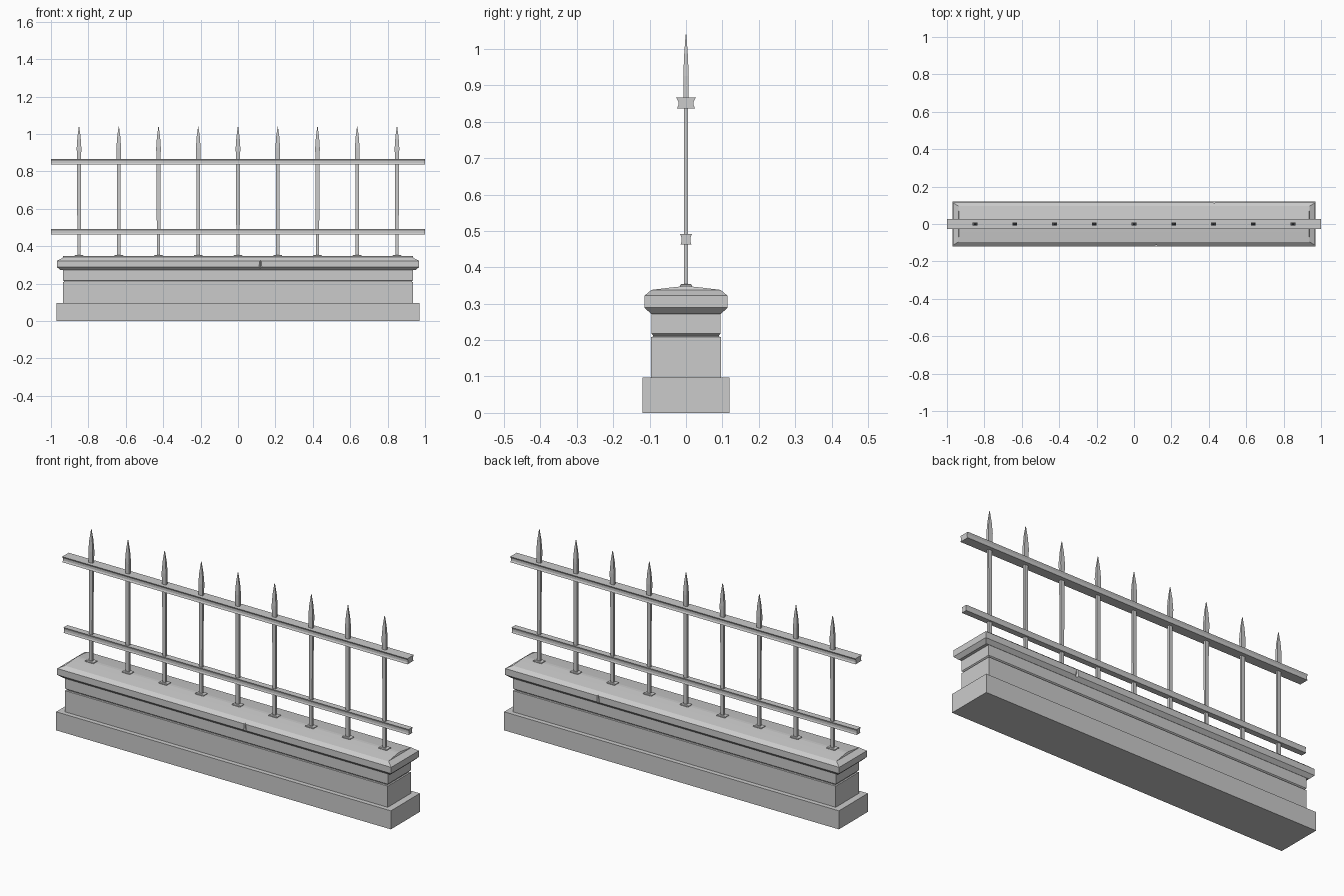
import bpy, bmesh

if "Cube" in bpy.data.objects:
    bpy.data.objects.remove(bpy.data.objects["Cube"])


def new_object(name, bm):
    bmesh.ops.recalc_face_normals(bm, faces=bm.faces)
    mesh = bpy.data.meshes.new(name)
    bm.to_mesh(mesh)
    bm.free()
    obj = bpy.data.objects.new(name, mesh)
    bpy.context.collection.objects.link(obj)
    return obj


def add_stack(bm, rings, x=0.0):
    """Stack of rectangles (half x, half y, z) skinned into a closed solid."""
    loops = [[bm.verts.new((x + sx * hx, sy * hy, z))
              for sx, sy in ((-1, -1), (1, -1), (1, 1), (-1, 1))]
             for hx, hy, z in rings]
    for a, b in zip(loops, loops[1:]):
        for i in range(4):
            j = (i + 1) % 4
            bm.faces.new((a[i], a[j], b[j], b[i]))
    bm.faces.new(loops[0][::-1])
    bm.faces.new(loops[-1])


def stack(name, rings):
    bm = bmesh.new()
    add_stack(bm, rings)
    return new_object(name, bm)


def rail(name, z0, z1, outer, inner):
    """Bar along x with hollowed front and back sides."""
    h = z1 - z0
    half = [(outer * 0.93, z0), (inner, z0 + h * 0.3),
            (inner, z0 + h * 0.65), (outer, z1)]
    pts = half + [(-y, z) for y, z in reversed(half)]
    bm = bmesh.new()
    face = bm.faces.new([bm.verts.new((-1, y, z)) for y, z in pts])
    ext = bmesh.ops.extrude_face_region(bm, geom=[face], use_keep_orig=True)
    verts = [v for v in ext["geom"] if isinstance(v, bmesh.types.BMVert)]
    bmesh.ops.translate(bm, vec=(2, 0, 0), verts=verts)
    return new_object(name, bm)


# Stone plinth and wall with a narrow groove
stack("plinth", [(0.97, 0.12, 0), (0.97, 0.12, 0.097)])
stack("wall", [(0.935, 0.096, 0.09), (0.935, 0.096, 0.208),
               (0.929, 0.090, 0.210), (0.929, 0.090, 0.213),
               (0.935, 0.095, 0.218), (0.935, 0.095, 0.28)])

# Coping stone: chamfered edges and a shallow ridge
coping = stack("coping", [(0.950, 0.096, 0.272), (0.968, 0.114, 0.289),
                          (0.968, 0.114, 0.322), (0.938, 0.095, 0.338),
                          (0.936, 0.045, 0.344), (0.934, 0.008, 0.348)])

# Small chips in the coping edges
for i, (x, y) in enumerate(((0.12, -0.119), (0.43, 0.119))):
    bpy.ops.mesh.primitive_cone_add(vertices=4, radius1=0.013, radius2=0.008,
                                    depth=0.05, location=(x, y, 0.31))
    cutter = bpy.context.object
    cutter.name = f"chip_cutter_{i + 1}"
    cutter.hide_render = True
    cutter.hide_viewport = True
    cutter.display_type = 'WIRE'
    mod = coping.modifiers.new("chip", 'BOOLEAN')
    mod.operation = 'DIFFERENCE'
    mod.solver = 'EXACT'
    mod.object = cutter

# Horizontal rails
rail("lower_rail", 0.462, 0.491, 0.016, 0.012)
rail("upper_rail", 0.836, 0.866, 0.027, 0.021)

# Nine spiked pickets with small foot plates
pickets, feet = bmesh.new(), bmesh.new()
for i in range(9):
    x = -0.85 + i * 0.2125
    add_stack(pickets, [(0.009, 0.006, 0.34), (0.010, 0.006, 0.83),
                        (0.0125, 0.0075, 0.925), (0.0085, 0.005, 0.985),
                        (0.001, 0.001, 1.04)], x)
    add_stack(feet, [(0.024, 0.017, 0.34), (0.024, 0.017, 0.351),
                     (0.019, 0.013, 0.354)], x)
new_object("pickets", pickets)
new_object("picket_feet", feet)
